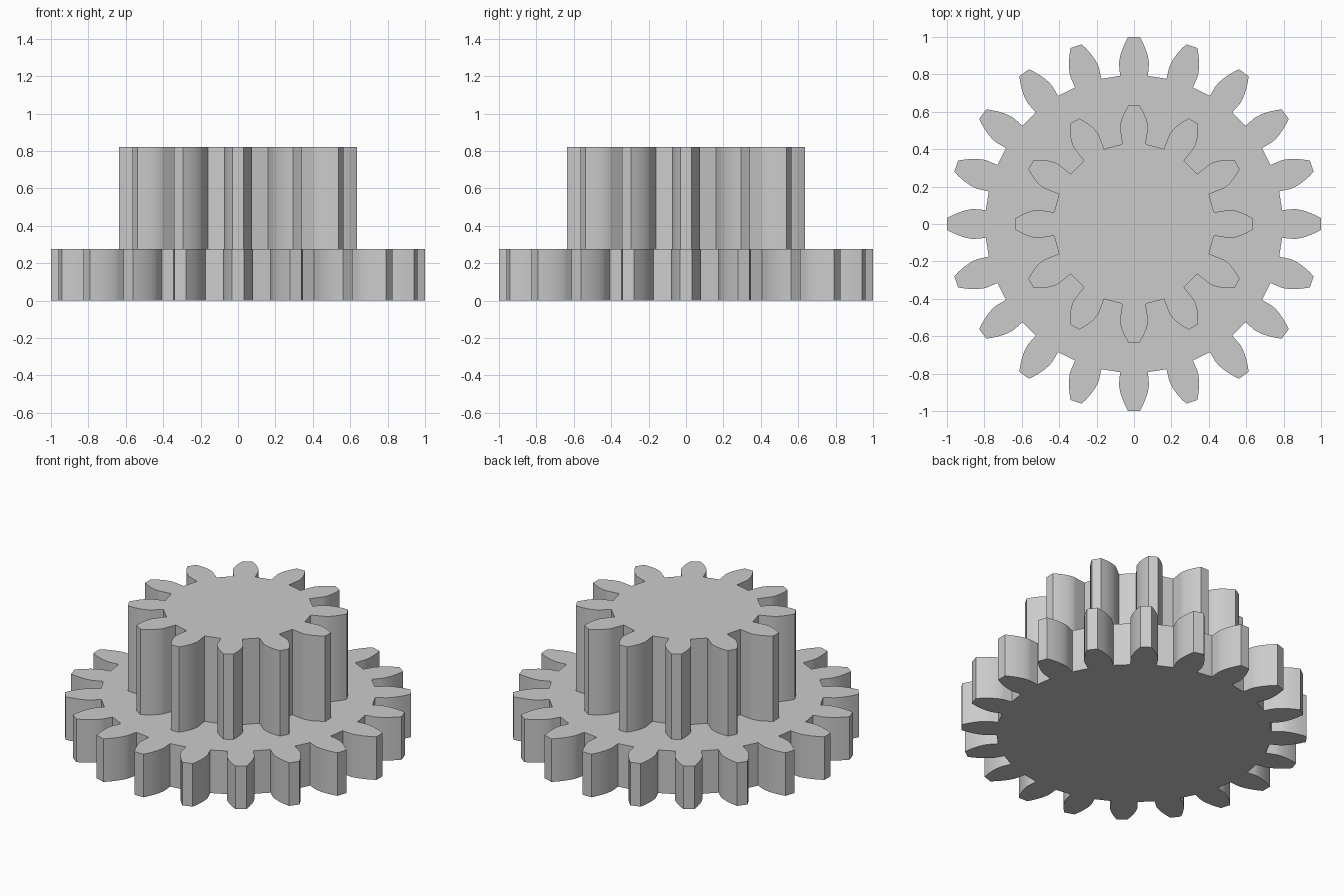
import bpy
import bmesh
from math import pi, radians, sin, cos, tan, acos

if "Cube" in bpy.data.objects:
    bpy.data.objects.remove(bpy.data.objects["Cube"], do_unlink=True)

MODULE = 2 / 22              # both gears share one tooth size
PRESSURE = radians(20)
FLANK_STEPS = 8

grey = bpy.data.materials.new("plain grey")
grey.use_nodes = True
COLOUR = (0.6, 0.6, 0.6, 1)
grey.diffuse_color = COLOUR
grey.node_tree.nodes["Principled BSDF"].inputs["Base Color"].default_value = COLOUR


def involute(angle):
    return tan(angle) - angle


def half_tooth(teeth):
    """Radius and half angle of one flank, from root to tip."""
    pitch = MODULE * teeth / 2
    base = pitch * cos(PRESSURE)
    root, tip = pitch - 1.25 * MODULE, pitch + MODULE
    base_half = pi / (2 * teeth) + involute(PRESSURE)
    last = tan(acos(base / tip))
    flank = [(root, base_half)]
    for i in range(FLANK_STEPS + 1):
        roll = last * i / FLANK_STEPS
        radius = base * (1 + roll * roll) ** 0.5
        flank.append((radius, base_half - involute(acos(base / radius))))
    return flank


def make_gear(name, teeth, bottom, top):
    flank = half_tooth(teeth)
    tooth = [(r, -a) for r, a in flank] + [(r, a) for r, a in reversed(flank)]
    bm = bmesh.new()
    outline = []
    for i in range(teeth):
        turn = 2 * pi * i / teeth
        for r, a in tooth:
            outline.append(bm.verts.new((r * cos(turn + a), r * sin(turn + a), bottom)))
    # Extrude the toothed outline into a solid
    face = bm.faces.new(outline)
    raised = bmesh.ops.extrude_face_region(bm, geom=[face], use_keep_orig=True)["geom"]
    verts = [v for v in raised if isinstance(v, bmesh.types.BMVert)]
    bmesh.ops.translate(bm, verts=verts, vec=(0, 0, top - bottom))
    bmesh.ops.recalc_face_normals(bm, faces=bm.faces[:])
    mesh = bpy.data.meshes.new(name)
    bm.to_mesh(mesh)
    bm.free()
    mesh.materials.append(grey)
    obj = bpy.data.objects.new(name, mesh)
    bpy.context.collection.objects.link(obj)
    # Smooth flanks, crisp tips, roots and rims
    bpy.ops.object.select_all(action="DESELECT")
    obj.select_set(True)
    bpy.context.view_layer.objects.active = obj
    bpy.ops.object.shade_smooth_by_angle(angle=radians(30))
    return obj


# Wide lower gear and tall pinion stacked on it
make_gear("large_gear", 20, 0, 0.275)
make_gear("small_gear", 12, 0.275, 0.82)
